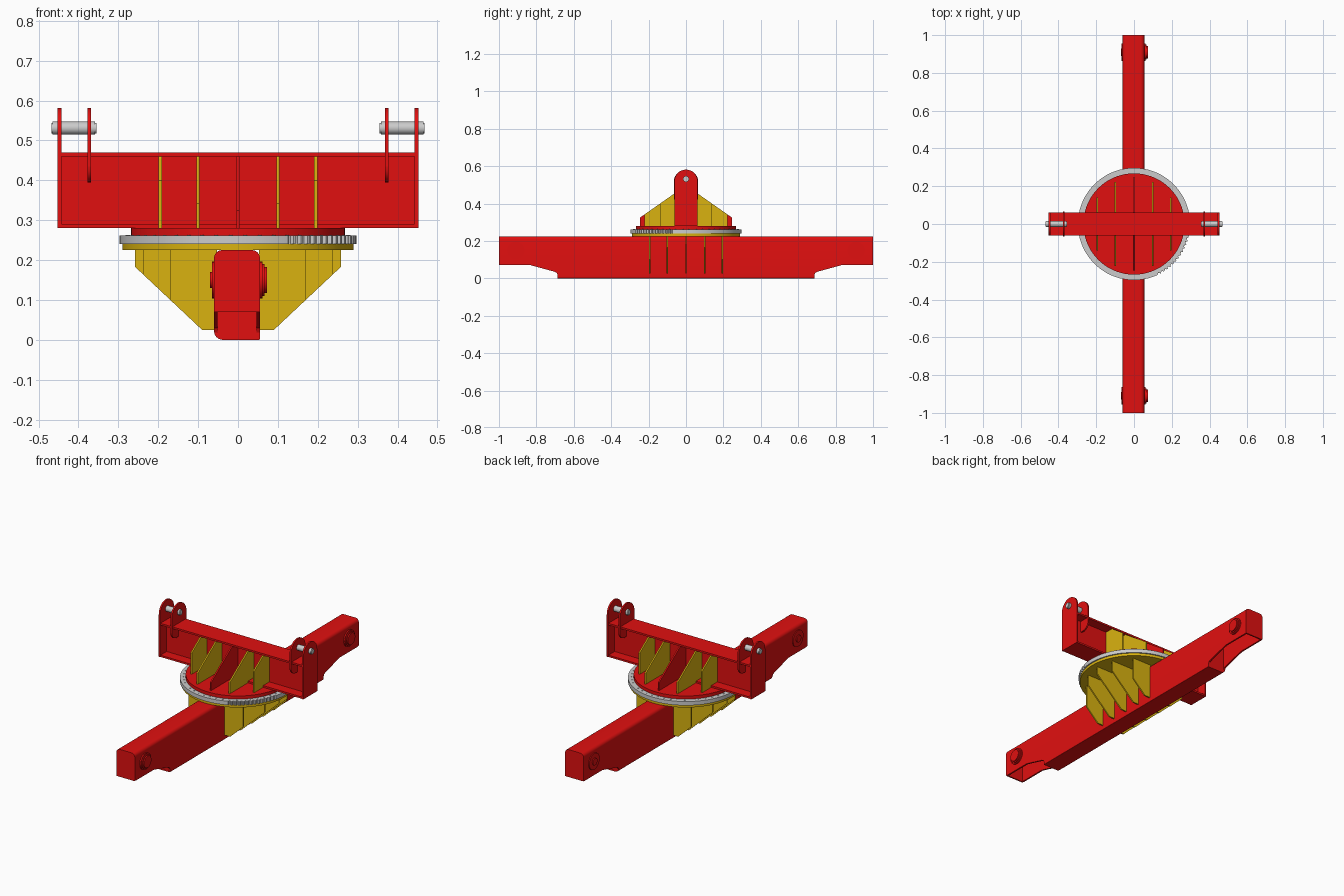
import bpy, bmesh, math
from mathutils import Vector

if "Cube" in bpy.data.objects:
    bpy.data.objects.remove(bpy.data.objects["Cube"])


def material(name, col):
    m = bpy.data.materials.new(name)
    m.diffuse_color = (*col, 1)
    m.use_nodes = True
    m.node_tree.nodes["Principled BSDF"].inputs["Base Color"].default_value = m.diffuse_color
    return m


RED = material("red_paint", (0.75, 0.005, 0.005))
YELLOW = material("yellow_paint", (0.7, 0.45, 0.005))


def place(axis, u, v, w):
    # profile plane: x -> (y,z), y -> (x,z), z -> (x,y)
    return {'x': (w, u, v), 'y': (u, w, v), 'z': (u, v, w)}[axis]


def prism(name, pts, axis, a, b, mat=None, inner=None, smooth=True):
    """Extrude an outline from a to b; an inner loop of equal length makes a tube."""
    bm = bmesh.new()
    n = len(pts)
    def ring(p, w):
        return [bm.verts.new(place(axis, u, v, w)) for u, v in p]
    A, B = ring(pts, a), ring(pts, b)
    if inner:
        C, D = ring(inner, a), ring(inner, b)
    else:
        bm.faces.new(A)
        bm.faces.new(B)
    for i in range(n):
        j = (i + 1) % n
        bm.faces.new((A[i], A[j], B[j], B[i]))
        if inner:
            bm.faces.new((C[i], C[j], D[j], D[i]))
            bm.faces.new((A[i], A[j], C[j], C[i]))
            bm.faces.new((B[i], B[j], D[j], D[i]))
    bmesh.ops.recalc_face_normals(bm, faces=bm.faces)
    me = bpy.data.meshes.new(name)
    bm.to_mesh(me)
    bm.free()
    ob = bpy.data.objects.new(name, me)
    bpy.context.collection.objects.link(ob)
    if mat:
        me.materials.append(mat)
    if smooth:
        bpy.context.view_layer.objects.active = ob
        bpy.ops.object.select_all(action='DESELECT')
        ob.select_set(True)
        bpy.ops.object.shade_smooth_by_angle(angle=math.radians(30))
    return ob


def arc(cx, cy, r, a0, a1, n):
    return [(cx + r * math.cos(math.radians(a0 + (a1 - a0) * i / n)),
             cy + r * math.sin(math.radians(a0 + (a1 - a0) * i / n))) for i in range(n + 1)]


def circle(cx, cy, r, n=32):
    return arc(cx, cy, r, 0, 360, n)[:-1]


def box(name, x0, x1, y0, y1, z0, z1, mat=None):
    return prism(name, [(x0, y0), (x1, y0), (x1, y1), (x0, y1)], 'z', z0, z1, mat, smooth=False)


def rounded(x0, x1, z0, z1, radii):
    # corner radii: bottom left, bottom right, top right, top left
    bl, br, tr, tl = radii
    return (arc(x0 + bl, z0 + bl, bl, 180, 270, 6) + arc(x1 - br, z0 + br, br, 270, 360, 6)
            + arc(x1 - tr, z1 - tr, tr, 0, 90, 6) + arc(x0 + tl, z1 - tl, tl, 90, 180, 6))


# Lower beam: hollow box section with stepped undersides at both ends
outer = rounded(-0.06, 0.055, 0, 0.225, (0.022, 0.003, 0.02, 0.02))
inner = rounded(-0.051, 0.046, 0.009, 0.216, (0.013, 0.002, 0.011, 0.011))
beam = prism("lower_beam", outer, 'y', -0.992, 0.992, RED, inner)
for s in (-1, 1):
    notch = [(0.686, -0.05), (0.686, 0.018), (0.692, 0.03), (0.705, 0.036),
             (0.80, 0.062), (0.83, 0.07), (1.1, 0.07), (1.1, -0.05)]
    cutter = prism("notch_cutter", [(s * y, z) for y, z in notch], 'x', -0.2, 0.2, smooth=False)
    cutter.hide_render = True
    mod = beam.modifiers.new("notch", 'BOOLEAN')
    mod.operation = 'DIFFERENCE'
    mod.solver = 'EXACT'
    mod.object = cutter
    bpy.context.view_layer.objects.active = beam
    bpy.ops.object.modifier_move_to_index(modifier=mod.name, index=0)
    bpy.ops.object.modifier_apply(modifier=mod.name)
    bpy.data.objects.remove(cutter)

for s in (-1, 1):
    # End cap and the bulkhead behind the step
    cap = rounded(-0.06, 0.055, 0.07, 0.225, (0.003, 0.003, 0.02, 0.02))
    prism("beam_end_cap", cap, 'y', s * 0.992, s * 1.0, RED)
    bulk = rounded(-0.056, 0.052, 0.004, 0.22, (0.02, 0.003, 0.016, 0.016))
    prism("beam_bulkhead", bulk, 'y', s * 0.676, s * 0.685, RED)
    # Stepped pivot bosses
    for name, r, a, b in (("boss_flange", 0.046, 0.055, 0.062), ("boss_collar", 0.040, 0.062, 0.067),
                          ("boss_face", 0.033, 0.067, 0.073), ("boss_flange_left", 0.046, -0.06, -0.065),
                          ("boss_face_left", 0.02, -0.065, -0.07)):
        prism(name, circle(s * 0.91, 0.15, r), 'x', a, b, RED)

# Lower gussets under the turntable, trimmed to the plate radius
for y, reach in ((-0.195, 0.17), (-0.1, 0.238), (0, 0.258), (0.1, 0.238), (0.195, 0.17)):
    z = 0.025 + (reach - 0.09) * 0.94
    for s in (-1, 1):
        pts = [(0.053, 0.226), (0.053, 0.025), (0.09, 0.025), (reach, z), (reach, 0.226)]
        prism("lower_gusset", [(s * x, q) for x, q in pts], 'y', y - 0.004, y + 0.004, YELLOW, smooth=False)

# Turntable: base plate, slewing ring with a toothed sector, upper plate
prism("turntable_base", circle(0, 0, 0.29, 96), 'z', 0.225, 0.24, YELLOW)
N = 360
ring_out, ring_in = [], []
for i in range(N):
    a = math.radians(i * 360 / N)
    deg = i * 360 / N - 360
    r = 0.289 if (-66 < deg < -14 and i % 4 < 2) else 0.297
    ring_out.append((r * math.cos(a), r * math.sin(a)))
    ring_in.append((0.25 * math.cos(a), 0.25 * math.sin(a)))
prism("slewing_ring", ring_out, 'z', 0.24, 0.262, None, ring_in)
prism("turntable_top", circle(0, 0, 0.268, 96), 'z', 0.262, 0.28, RED)
for i in range(48):
    a = math.tau * (i + 0.5) / 48
    prism("ring_bolt", circle(0.279 * math.cos(a), 0.279 * math.sin(a), 0.004, 8), 'z', 0.26, 0.2635)

# Upper I-beam
box("upper_beam_web", -0.445, 0.445, -0.005, 0.005, 0.285, 0.465, RED)
box("upper_beam_top_flange", -0.445, 0.445, -0.06, 0.06, 0.46, 0.47, RED)
box("upper_beam_bottom_flange", -0.445, 0.445, -0.06, 0.06, 0.28, 0.29, RED)

# Upper gussets, the middle one red
for x, reach in ((-0.195, 0.14), (-0.1, 0.222), (0, 0.246), (0.1, 0.222), (0.195, 0.14)):
    z = 0.455 - (reach - 0.06) * 0.7
    for s in (-1, 1):
        pts = [(0.004, 0.289), (0.004, 0.461), (0.055, 0.461), (0.06, 0.455), (reach, z),
               (reach, 0.28), (0.06, 0.28), (0.06, 0.289)]
        prism("upper_gusset", [(s * y, q) for y, q in pts], 'x', x - 0.004, x + 0.004,
              YELLOW if x else RED, smooth=False)

# Lugs and pins at both ends
for s in (-1, 1):
    end = arc(0, 0.519, 0.062, 0, 180, 24) + [(-0.062, 0.28), (0.062, 0.28)]
    prism("outer_lug", end, 'x', s * 0.443, s * 0.452, RED)
    inn = (arc(0, 0.516, 0.065, 0, 180, 24) + [(-0.065, 0.435)] + arc(-0.025, 0.435, 0.04, 180, 270, 6)
           + arc(0.025, 0.435, 0.04, 270, 360, 6))
    prism("inner_lug", inn, 'x', s * 0.368, s * 0.377, RED)
    prism("lug_pin", circle(0, 0.531, 0.016), 'x', s * 0.359, s * 0.465)
    prism("lug_pin_core", circle(0, 0.531, 0.013), 'x', s * 0.355, s * 0.468)
